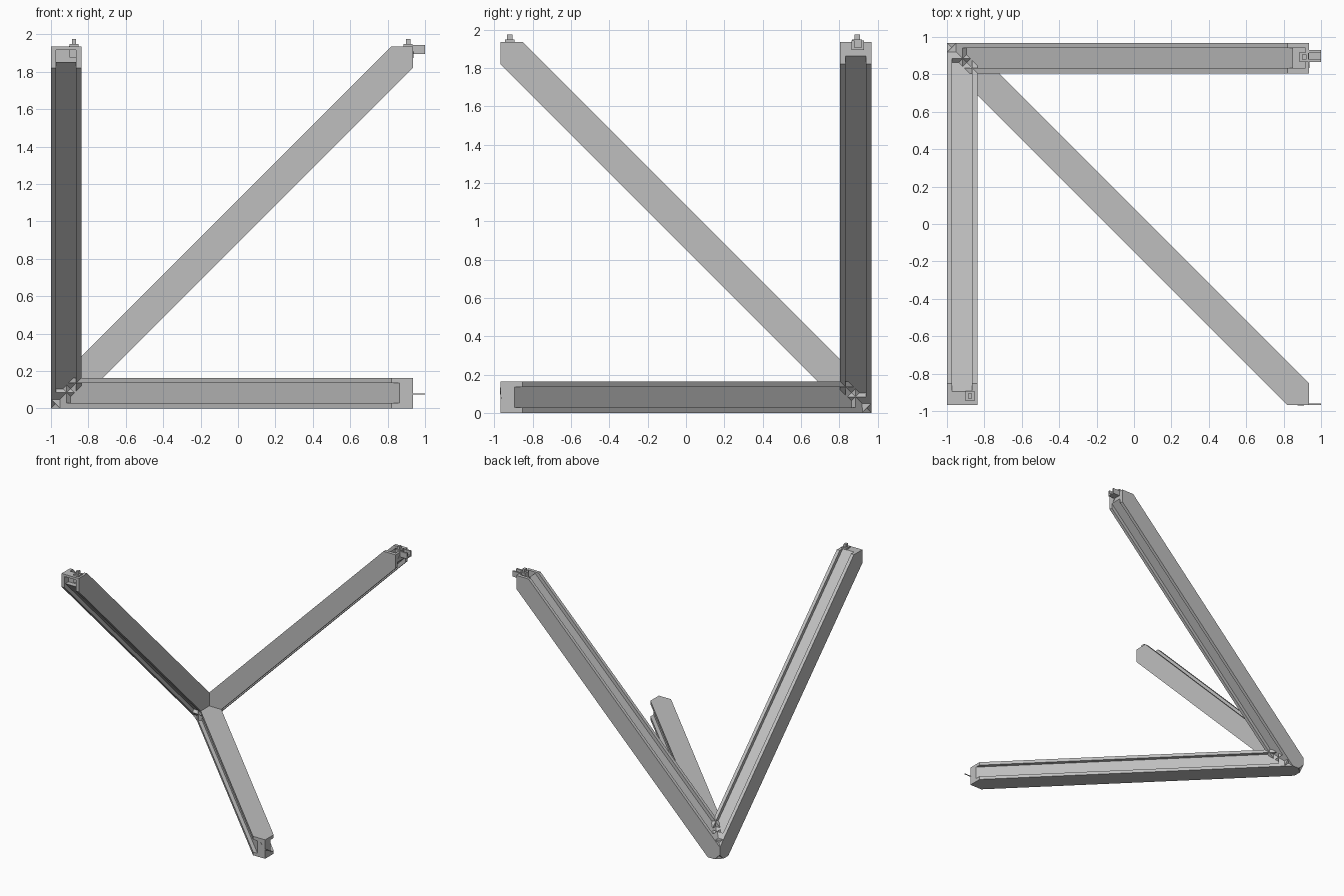
import bpy, bmesh, math
from mathutils import Vector, Matrix

if "Cube" in bpy.data.objects:
    bpy.data.objects.remove(bpy.data.objects["Cube"], do_unlink=True)

L = 1.936            # side of the enclosing cube
T = 0.163            # beam thickness
H = T / 2
R2 = math.sqrt(2)

grey = bpy.data.materials.new("mid_grey")
grey.use_nodes = True
colour = (0.52, 0.52, 0.52, 1)
grey.diffuse_color = colour
grey.node_tree.nodes["Principled BSDF"].inputs["Base Color"].default_value = colour


def to_world(a, b, q, turn):
    """Beam axes (a, b in its plane, q through it) to world, one turn per beam."""
    c = [a, b, q]
    u, v, w = c[-turn:] + c[:-turn] if turn else c
    return Vector((u - 1, L / 2 - v, w))


def finish(bm, name, turn=None):
    if turn is not None:
        for v in bm.verts:
            v.co = to_world(*v.co, turn)
    bmesh.ops.recalc_face_normals(bm, faces=bm.faces[:])
    me = bpy.data.meshes.new(name)
    bm.to_mesh(me)
    bm.free()
    me.materials.append(grey)
    ob = bpy.data.objects.new(name, me)
    bpy.context.collection.objects.link(ob)
    return ob


def box(bm, lo, hi):
    lo, hi = Vector(lo), Vector(hi)
    m = Matrix.Translation((lo + hi) / 2) @ Matrix.Diagonal((*(hi - lo), 1))
    bmesh.ops.create_cube(bm, size=1, matrix=m)


def trim(bm, point, normal):
    """Cut away the side the normal points to and close the hole."""
    geom = bm.verts[:] + bm.edges[:] + bm.faces[:]
    bmesh.ops.bisect_plane(bm, geom=geom, plane_co=point, plane_no=normal,
                           clear_outer=True)
    rim = [e for e in bm.edges if e.is_boundary]
    bmesh.ops.holes_fill(bm, edges=rim, sides=0)


def diagonal_bar(profile, start, end):
    """Extrude a (p, q) profile along the diagonal and trim it to the cube."""
    bm = bmesh.new()
    ring = [bm.verts.new(((start + p) / R2, (start - p) / R2, q)) for p, q in profile]
    face = bm.faces.new(ring)
    out = bmesh.ops.extrude_face_region(bm, geom=[face])
    moved = [g for g in out["geom"] if isinstance(g, bmesh.types.BMVert)]
    step = (end - start) / R2
    bmesh.ops.translate(bm, verts=moved, vec=(step, step, 0))
    bmesh.ops.recalc_face_normals(bm, faces=bm.faces[:])
    far, near = (L, L, 0), (0, 0, 0)
    for point, normal in ((far, (1, 0, 0)), (far, (0, 1, 0)),
                          (near, (-1, 0, 0)), (near, (0, -1, 0)),
                          ((0.05, 0, 0), (-1, -1, 0))):
        trim(bm, point, normal)
    return bm


# I-shaped section with a shallow channel on both sides
D, RIM = 0.03, 0.028
channelled = [(-H, 0), (H, 0), (H, RIM), (H - D, RIM), (H - D, T - RIM),
              (H, T - RIM), (H, T), (-H, T), (-H, T - RIM),
              (D - H, T - RIM), (D - H, RIM), (-H, RIM)]
S = H - 0.0005
plain = [(-S, 0.01), (S, 0.01), (S, T - 0.01), (-S, T - 0.01)]

for turn, side in enumerate(("floor", "side", "back")):
    beam = finish(diagonal_bar(channelled, -0.3, 3.2), side + "_beam", turn)
    finish(diagonal_bar(plain, -0.3, 0.2), side + "_channel_stop", turn)

    # socket sunk into one end face
    bm = bmesh.new()
    box(bm, (L - 0.055, L - 0.085, RIM), (L + 0.05, L - 0.02, T - RIM))
    cutter = finish(bm, "socket_cutter", turn)
    cutter.hide_render = True
    mod = beam.modifiers.new("socket", "BOOLEAN")
    mod.operation, mod.solver, mod.object = "DIFFERENCE", "EXACT", cutter
    graph = bpy.context.evaluated_depsgraph_get()
    cut = bpy.data.meshes.new_from_object(beam.evaluated_get(graph))
    beam.modifiers.clear()
    beam.data = cut
    bpy.data.objects.remove(cutter, do_unlink=True)

    # diamond stud on the other end face
    bm = bmesh.new()
    m = Matrix.Translation((L - 0.045, L, 0.115)) @ Matrix.Rotation(math.pi / 2, 4, "X")
    bmesh.ops.create_cone(bm, cap_ends=True, segments=4, radius1=0.018,
                          radius2=0.018, depth=0.006, matrix=m)
    finish(bm, side + "_diamond_stud", turn)

# pegs standing on the two raised ends
for name, x, y in (("back_peg", 0.91, 0.893), ("side_peg", -0.877, -0.92)):
    bm = bmesh.new()
    box(bm, (x - 0.024, y - 0.026, L - 0.06), (x + 0.024, y + 0.026, L + 0.012))
    box(bm, (x - 0.011, y - 0.014, L), (x + 0.011, y + 0.014, L + 0.038))
    finish(bm, name)

# forked clip on the raised back end
bm = bmesh.new()
box(bm, (0.92, 0.865, 1.895), (1.0, 0.93, 1.907))
for y in (0.865, 0.915):
    box(bm, (0.92, y, 1.895), (1.0, y + 0.015, 1.943))
finish(bm, "back_clip")

# thin pin on the low front end
bm = bmesh.new()
box(bm, (0.92, -0.967, 0.075), (1.0, -0.961, 0.081))
finish(bm, "floor_pin")
